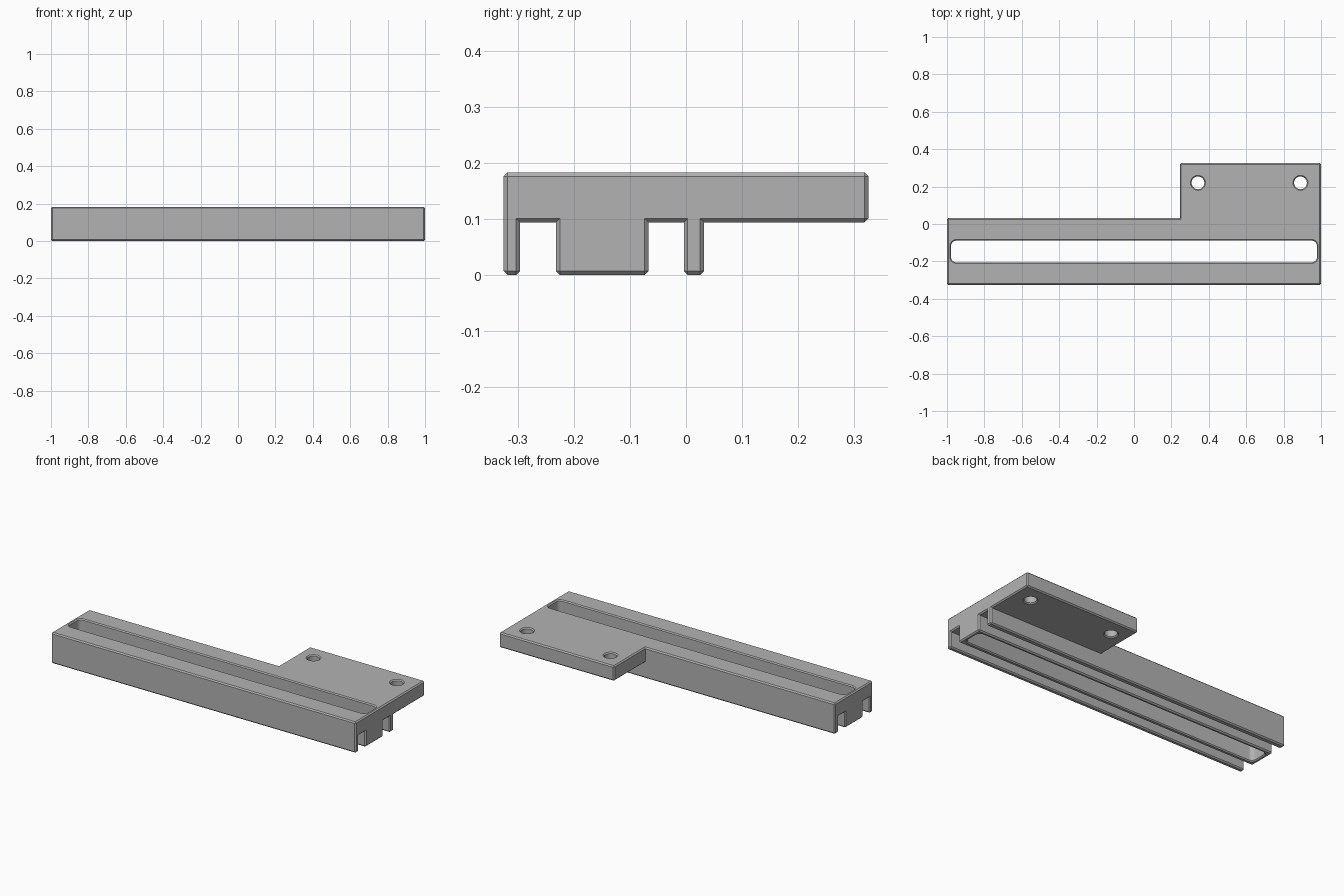
import bpy, bmesh, math
from mathutils import Vector

cube = bpy.data.objects.get("Cube")
if cube:
    bpy.data.objects.remove(cube, do_unlink=True)

TOP, PLATE_Z = 0.183, 0.094        # top face and underside of the plate
FRONT, BAR_BACK, PLATE_BACK = -0.325, 0.032, 0.325
PLATE_X = 0.245                    # where the mounting tab starts
CHAMFER, RIM = 0.007, 0.006

grey = bpy.data.materials.new("plain grey")
grey.use_nodes = True
colour = (0.45, 0.45, 0.45, 1)
grey.diffuse_color = colour
grey.node_tree.nodes["Principled BSDF"].inputs["Base Color"].default_value = colour


def loft(bm, rings):
    """Closed solid through a list of equal-length rings."""
    loops = [[bm.verts.new(p) for p in ring] for ring in rings]
    n = len(loops[0])
    for a, b in zip(loops, loops[1:]):
        for i in range(n):
            j = (i + 1) % n
            bm.faces.new((a[i], a[j], b[j], b[i]))
    bm.faces.new(loops[0][::-1])
    bm.faces.new(loops[-1])


def rounded_outline(cx, cy, hx, hy, r, steps):
    """Rounded rectangle; a circle when hx = hy = r."""
    pts = []
    for q, (sx, sy) in enumerate([(1, 1), (-1, 1), (-1, -1), (1, -1)]):
        for k in range(steps):
            a = (q + (k + 0.5) / steps) * math.pi / 2
            pts.append((cx + sx * (hx - r) + r * math.cos(a),
                        cy + sy * (hy - r) + r * math.sin(a)))
    return pts


def flared_cutter(bm, cx, cy, hx, hy, r, steps, low):
    """Through-cutter that widens at both ends to chamfer its rims."""
    levels = [(low - RIM, 2 * RIM), (low + RIM, 0), (TOP - RIM, 0), (TOP + RIM, 2 * RIM)]
    loft(bm, [[(x, y, z) for x, y in
               rounded_outline(cx, cy, hx + g, hy + g, r + g, steps)]
              for z, g in levels])


def to_object(bm, name):
    bmesh.ops.recalc_face_normals(bm, faces=bm.faces[:])
    mesh = bpy.data.meshes.new(name)
    bm.to_mesh(mesh)
    bm.free()
    obj = bpy.data.objects.new(name, mesh)
    bpy.context.scene.collection.objects.link(obj)
    mesh.materials.append(grey)
    return obj


# Bar with three legs, swept along x
profile = [(FRONT, TOP), (FRONT, 0)]
for leg_end, next_leg in [(-0.296, -0.232), (-0.067, -0.004)]:
    profile += [(leg_end, 0), (leg_end, PLATE_Z), (next_leg, PLATE_Z), (next_leg, 0)]
profile += [(BAR_BACK, 0), (BAR_BACK, PLATE_Z), (BAR_BACK, TOP)]
bm = bmesh.new()
loft(bm, [[(x, y, z) for y, z in profile] for x in (-1, PLATE_X, 1)])

# Mounting tab, pulled out of the back face
for f in bm.faces[:]:
    c = f.calc_center_median()
    if c.x > PLATE_X and abs(c.y - BAR_BACK) < 0.001 and c.z > PLATE_Z and abs(f.normal.y) >= 0 and len(f.verts) == 4:
        old = list(f.verts)
        if all(abs(v.co.y - BAR_BACK) < 0.001 for v in old):
            bm.faces.remove(f)
            new = [bm.verts.new(v.co + Vector((0, PLATE_BACK - BAR_BACK, 0))) for v in old]
            for i in range(4):
                j = (i + 1) % 4
                bm.faces.new((old[i], old[j], new[j], new[i]))
            bm.faces.new(new)
            break
bmesh.ops.recalc_face_normals(bm, faces=bm.faces[:])
bmesh.ops.dissolve_limit(bm, angle_limit=0.01, verts=bm.verts[:], edges=bm.edges[:])
bm.normal_update()

# Chamfer the outward edges
outer = [e for e in bm.edges if e.is_convex and e.calc_face_angle(0) > 0.5]
bmesh.ops.bevel(bm, geom=outer, offset=CHAMFER, offset_type='OFFSET', segments=1,
                profile=0.5, affect='EDGES', clamp_overlap=False)
bracket = to_object(bm, "slotted_rail_bracket")

# Long slot and two screw holes
cut = bmesh.new()
flared_cutter(cut, 0, -0.147, 0.978, 0.058, 0.028, 8, 0)
for x in (0.342, 0.89):
    flared_cutter(cut, x, 0.22, 0.034, 0.034, 0.034, 10, PLATE_Z)
cutter = to_object(cut, "slot_and_hole_cutter")
cutter.hide_render = True

mod = bracket.modifiers.new("openings", 'BOOLEAN')
mod.operation = 'DIFFERENCE'
mod.solver = 'EXACT'
mod.object = cutter
bpy.context.view_layer.update()
graph = bpy.context.evaluated_depsgraph_get()
result = bpy.data.meshes.new_from_object(bracket.evaluated_get(graph))
bracket.modifiers.clear()
bracket.data = result
bpy.data.objects.remove(cutter, do_unlink=True)

# Smooth round walls, crisp chamfers
result.shade_smooth()
result.set_sharp_from_angle(angle=math.radians(30))
